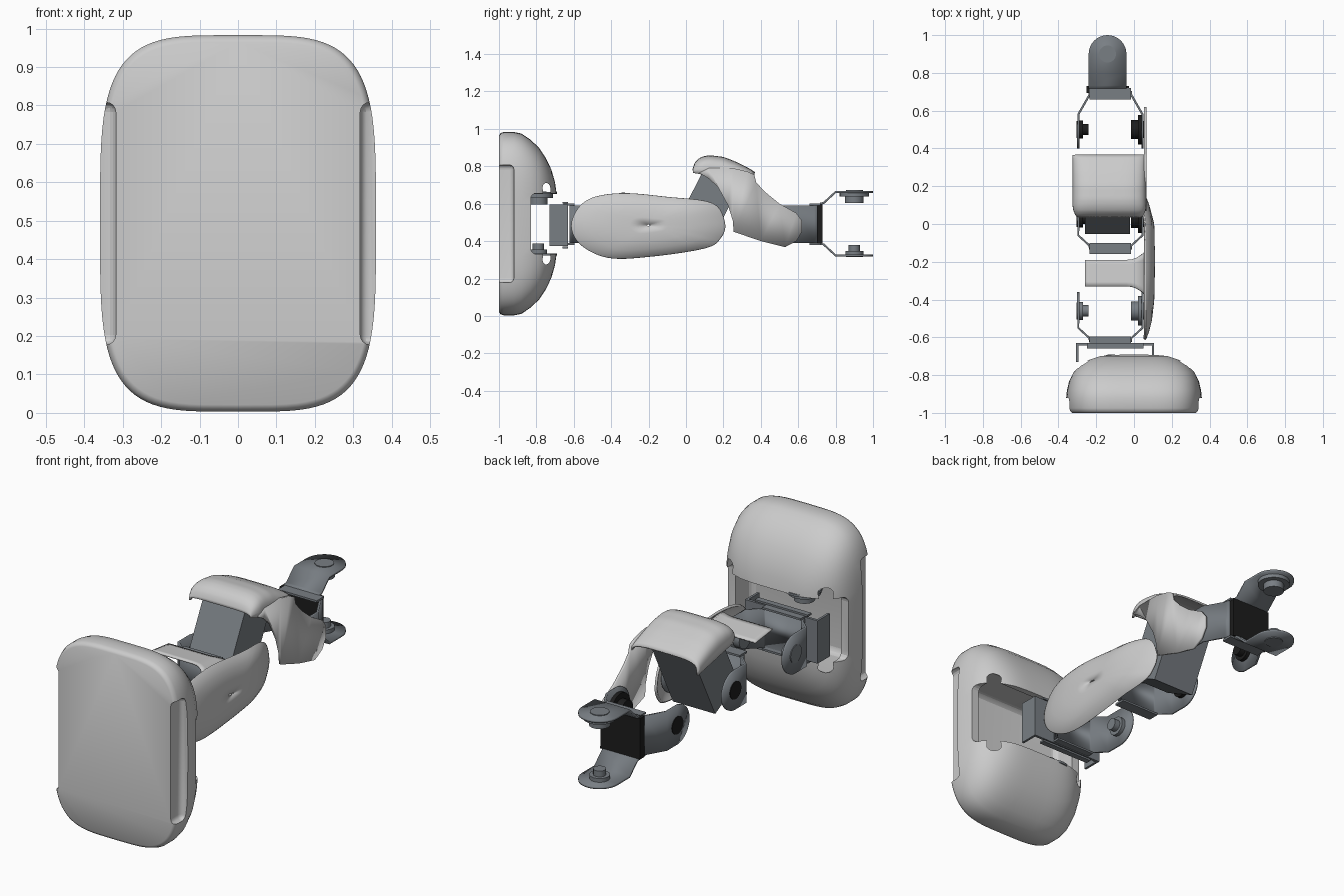
import bpy, bmesh, math
from mathutils import Matrix, Vector

cube = bpy.data.objects.get("Cube")
if cube:
    bpy.data.objects.remove(cube, do_unlink=True)


def material(name, rgb):
    m = bpy.data.materials.new(name)
    m.use_nodes = True
    m.diffuse_color = (*rgb, 1)
    m.node_tree.nodes["Principled BSDF"].inputs["Base Color"].default_value = (*rgb, 1)
    return m


COVER = material("light grey cover", (0.6, 0.6, 0.6))
METAL = material("steel grey metal", (0.19, 0.21, 0.23))
BLACK = material("black plastic", (0.012, 0.012, 0.012))


def finish(name, bm, mat, smooth=None, thick=0):
    bmesh.ops.recalc_face_normals(bm, faces=bm.faces)
    me = bpy.data.meshes.new(name)
    bm.to_mesh(me)
    bm.free()
    ob = bpy.data.objects.new(name, me)
    bpy.context.collection.objects.link(ob)
    me.materials.append(mat)
    if thick:
        mod = ob.modifiers.new("thickness", "SOLIDIFY")
        mod.thickness, mod.offset = thick, 0
    if smooth:
        smooth_by_angle(ob, smooth)
    return ob


def smooth_by_angle(ob, angle):
    bpy.ops.object.select_all(action="DESELECT")
    ob.select_set(True)
    bpy.context.view_layer.objects.active = ob
    bpy.ops.object.shade_smooth_by_angle(angle=math.radians(angle))


def box(name, size, loc, mat, tilt=0, bevel=0):
    bm = bmesh.new()
    bmesh.ops.create_cube(bm, size=1)
    bmesh.ops.scale(bm, vec=size, verts=bm.verts)
    if bevel:
        bmesh.ops.bevel(bm, geom=bm.edges[:], offset=bevel, segments=4, profile=0.5, affect="EDGES")
    bm.transform(Matrix.Translation(loc) @ Matrix.Rotation(math.radians(tilt), 4, "X"))
    return finish(name, bm, mat)


def grid(name, rows, mat, closed=False, caps=False, thick=0):
    """Skin a list of point rows."""
    bm = bmesh.new()
    vs = [[bm.verts.new(p) for p in row] for row in rows]
    n = len(vs[0])
    for a, b in zip(vs, vs[1:]):
        for i in range(n if closed else n - 1):
            j = (i + 1) % n
            bm.faces.new((a[i], a[j], b[j], b[i]))
    if caps:
        bm.faces.new(vs[0])
        bm.faces.new(vs[-1])
    return finish(name, bm, mat, 40, thick)


def power(v, e):
    return math.copysign(abs(v) ** e, v)


def spline(points, steps=6):
    """Smooth closed outline through a few points."""
    out, n = [], len(points)
    for i in range(n):
        p = [Vector(points[(i + k - 1) % n]) for k in range(4)]
        for s in range(steps):
            t = s / steps
            out.append(0.5 * (2 * p[1] + (p[2] - p[0]) * t
                              + (2 * p[0] - 5 * p[1] + 4 * p[2] - p[3]) * t * t
                              + (3 * p[1] - p[0] - 3 * p[2] + p[3]) * t ** 3))
    return out


def lerp_table(table, y):
    for (a, va), (b, vb) in zip(table, table[1:]):
        if y <= b:
            return va + (vb - va) * (y - a) / (b - a)
    return table[-1][1]


def frame(origin, u, v, w):
    m = Matrix((u, v, w)).transposed().to_4x4()
    m.translation = origin
    return m


def disc(name, m, u, v0, v1, r, mat):
    bm = bmesh.new()
    bmesh.ops.create_cone(bm, cap_ends=True, segments=32, radius1=r, radius2=r, depth=abs(v1 - v0))
    bm.transform(m @ Matrix.Translation((u, (v0 + v1) / 2, 0)) @ Matrix.Rotation(math.pi / 2, 4, "X"))
    finish(name, bm, mat, 40)


def horns(name, m, axis, half, mat):
    # wide stepped horn on one arm, small one on the other
    disc(name + "_drive_horn", m, axis, half - 0.025, half, 0.078, mat)
    disc(name + "_drive_hub", m, axis, half - 0.06, half - 0.025, 0.05, mat)
    disc(name + "_idler_horn", m, axis, -half, -half + 0.025, 0.048, mat)
    disc(name + "_idler_hub", m, axis, -half + 0.025, -half + 0.055, 0.03, mat)
    for s in (-1, 1):
        disc(name + "_pin_cap", m, axis, s * half, s * (half + 0.009), 0.045, mat)


def bracket(name, m, slope, axis, mat, half=0.17, h=0.1, base=0.11):
    # bent strip: flat base, flared sides, rounded ends
    side = [(0, base, h), (0.015, base, h), (slope, half, h), (axis, half, h)]
    side += [(axis + h * math.sin(a), half, max(h * math.cos(a), 0.002))
             for a in (math.pi / 2 * k / 8 for k in range(1, 9))]
    path = [(u, -v, w) for u, v, w in reversed(side)] + side
    grid(name, [[m @ Vector((u, v, -w)), m @ Vector((u, v, w))] for u, v, w in path], METAL, thick=0.011)
    horns(name, m, axis, half, mat)


# Foot body lofted front to back
X, Y, Z = Vector((1, 0, 0)), Vector((0, 1, 0)), Vector((0, 0, 1))
sections = [(-1, .345, .472), (-.992, .354, .484), (-.975, .359, .49), (-.92, .359, .49),
            (-.88, .355, .482), (-.83, .343, .448), (-.785, .322, .405), (-.75, .29, .352),
            (-.72, .245, .29), (-.7, .195, .22), (-.69, .14, .15)]
rows = []
for y, w, h in sections:
    ring = [2 * math.pi * k / 96 for k in range(96)]
    rows.append([(w * power(math.cos(a), 0.5), y, 0.493 + h * power(math.sin(a), 0.5)) for a in ring])
foot = grid("foot_shell", rows, COVER, closed=True, caps=True)
cutters = [box("cut_gap", (1, .4, .325), (0, -.63, .493), COVER, bevel=.03),
           box("cut_cavity", (.6, .23, .44), (0, -.84, .493), COVER, bevel=.03)]
for s in (-1, 1):
    cutters.append(box("cut_groove", (.2, .2, .63), (s * .418, -1.02, .493), COVER, bevel=.025))
for c in cutters:
    mod = foot.modifiers.new("cut", "BOOLEAN")
    mod.object, mod.solver = c, "EXACT"
    bpy.context.view_layer.objects.active = foot
    bpy.ops.object.modifier_apply(modifier=mod.name)
    bpy.data.objects.remove(c, do_unlink=True)
smooth_by_angle(foot, 40)

# Ankle mounts inside the foot and the wide channel bracket behind it
ankle = frame((-.12, -.79, .493), Y, Z, X)
horns("ankle", ankle, 0, .162, METAL)
for s in (-1, 1):
    disc("ankle_mount_plate", ankle, 0.01, s * .158, s * .17, .09, METAL)
    box("channel_side", (.012, .1, .22), (-.1 + s * .2, -.68, .485), METAL)
    box("channel_lip", (.3, .03, .01), (-.1, -.645, .485 + s * .12), METAL)
box("channel_plate", (.4, .014, .22), (-.1, -.637, .485), METAL)

# Bent joint brackets along the arm
C = -.125
bracket("lower_bracket", frame((C, -.62, .49), Y, X, Z), .07, .16, METAL)
bracket("middle_bracket", frame((C, -.13, .49), Y, X, Z), .07, .16, BLACK)
bracket("upper_bracket", frame((C, .7, .49), -Y, X, Z), .12, .2, BLACK)
bracket("end_bracket", frame((-.14, .72, .493), Y, Z, X), .08, .18, METAL)
for y in (-.625, -.13, .69):
    for s in (-1, 1):
        box("bracket_flange", (.22, .06, .01), (C, y, .49 + s * .106), METAL)
box("end_bracket_block", (.225, .035, .21), (-.138, .712, .493), BLACK)

# Tilted motor housing
box("motor_housing", (.24, .21, .37), (-.14, .125, .61), METAL, tilt=-27)

# Domed side cover of the lower arm
outline = spline([(-.61, .5), (-.57, .39), (-.42, .315), (-.2, .32), (.1, .365), (.185, .42),
                  (.205, .5), (.14, .6), (-.1, .632), (-.35, .652), (-.53, .615)])
mid = Vector((-.2, .485))
rows = []
for s in (1, .985, .95, .88, .75, .5, .25, .02):
    ring = []
    for p in outline:
        q = mid + (p - mid) * s
        lean = .075 - .03 * max(0, q.x) / .2
        ring.append((lean - .018 + .047 * (1 - s ** 4), q.x, q.y))
    rows.append(ring)
grid("lower_arm_cover", rows, COVER, closed=True, caps=False, thick=.012)

# Strap reaching over the lower arm
rows = []
for k in range(15):
    t = k / 14
    x = .085 - .345 * t
    flare = .07 * max(0, 1 - t / .35) ** 2
    drop = .05 * max(0, 1 - t / .22) ** 2
    ys = [-.33 - flare + (.14 + 2 * flare) * j / 6 for j in range(7)]
    rows.append([(x, y, .655 - .12 * (y + .33) - drop) for y in ys])
grid("lower_arm_strap", rows, COVER, thick=.008)

# Upper hood over the motor housing
crest = [(.04, .785), (.05, .815), (.07, .838), (.1, .85), (.13, .854), (.2, .845),
         (.27, .818), (.33, .788), (.365, .765)]
rows = []
for k in range(25):
    y = .04 + .325 * (k / 24) ** 1.4
    top, edge = lerp_table(crest, y), .765 - .2 * (y - .04)
    w = .19 - .02 * max(0, 1 - (y - .04) / .06) ** 2
    arc = [math.pi * j / 32 for j in range(33)]
    rows.append([(-.13 + w * power(math.cos(a), .5), y, edge + (top - edge) * math.sin(a) ** .5)
                 for a in arc])
grid("upper_hood", rows, COVER, thick=.01)

# Side panel sweeping down from the hood
panel = [(.07, .765), (.12, .79), (.25, .79), (.33, .772), (.365, .755), (.375, .715), (.42, .665),
         (.5, .6), (.59, .55), (.62, .51), (.62, .45), (.59, .4), (.53, .368), (.4, .4),
         (.255, .45), (.25, .51), (.225, .59), (.17, .69), (.12, .735)]
bm = bmesh.new()
face = bm.faces.new([bm.verts.new((.06, y, z)) for y, z in panel])
bmesh.ops.triangulate(bm, faces=[face])
finish("upper_side_panel", bm, COVER, 40, thick=.012)
